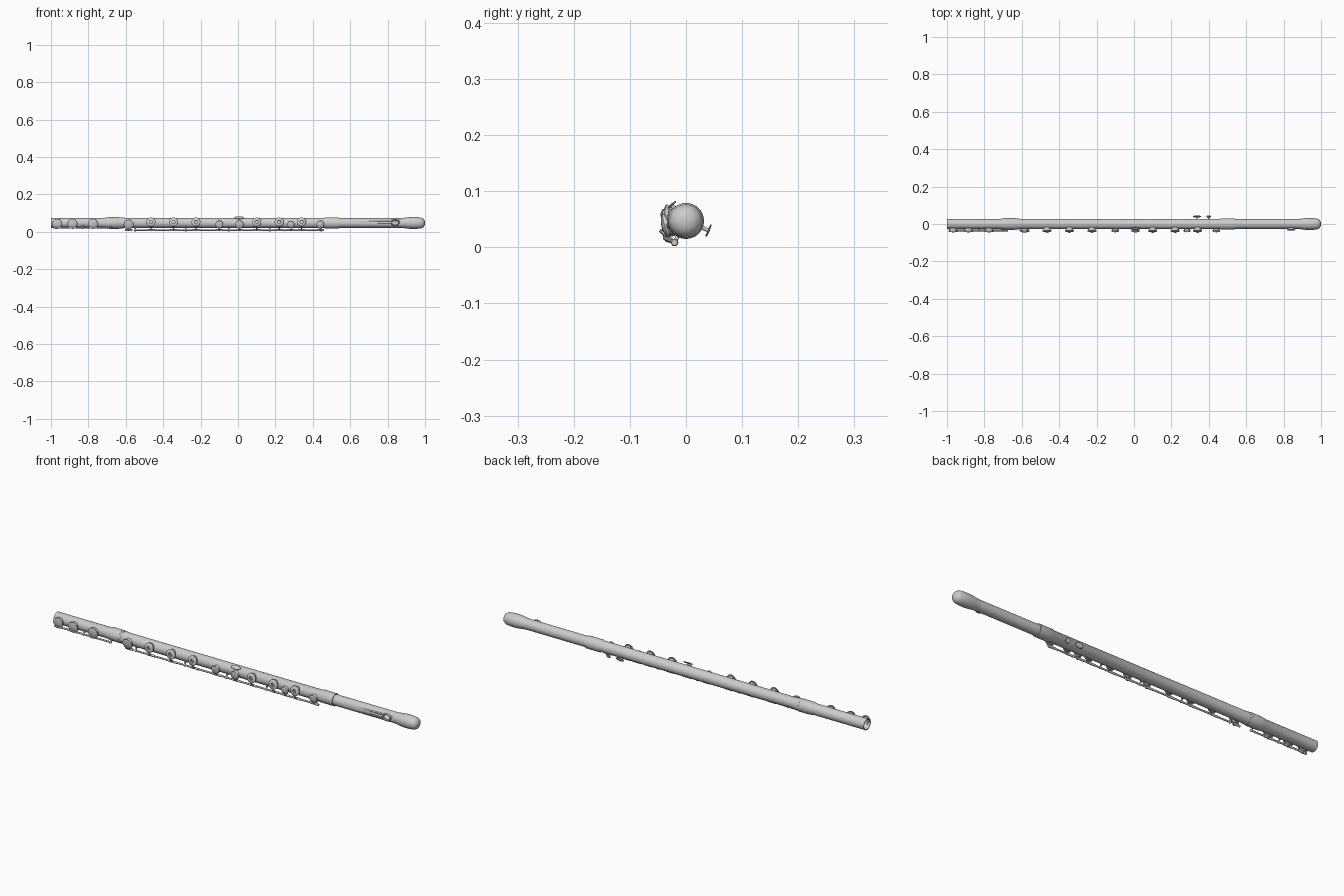
import bpy, math
from mathutils import Matrix, Vector

if "Cube" in bpy.data.objects:
    bpy.data.objects.remove(bpy.data.objects["Cube"])

CZ = 0.047                      # height of the flute axis
TAN = bpy.data.materials.new("pad_tan")
TAN.diffuse_color = (0.62, 0.48, 0.28, 1)
TAN.use_nodes = True
TAN.node_tree.nodes["Principled BSDF"].inputs["Base Color"].default_value = TAN.diffuse_color


def lathe(name, prof, mat, n=32, closed=False, scale=(1, 1), material=None):
    """Spin (radius, height) points round local z, then place with mat."""
    verts, rings, faces = [], [], []
    for r, h in prof:
        if r == 0:
            rings.append([len(verts)] * n)
            verts.append((0, 0, h))
        else:
            rings.append(list(range(len(verts), len(verts) + n)))
            for i in range(n):
                t = 2 * math.pi * i / n
                verts.append((r * math.cos(t) * scale[0], r * math.sin(t) * scale[1], h))
    pairs = list(zip(rings, rings[1:]))
    if closed:
        pairs.append((rings[-1], rings[0]))
    for a, b in pairs:
        for i in range(n):
            j = (i + 1) % n
            f = list(dict.fromkeys((a[i], a[j], b[j], b[i])))
            if len(f) > 2:
                faces.append(f)
    me = bpy.data.meshes.new(name)
    me.from_pydata([mat @ Vector(v) for v in verts], [], faces)
    ob = bpy.data.objects.new(name, me)
    bpy.context.collection.objects.link(ob)
    if material:
        me.materials.append(material)
    bpy.context.view_layer.objects.active = ob
    ob.select_set(True)
    bpy.ops.object.mode_set(mode='EDIT')
    bpy.ops.mesh.select_all(action='SELECT')
    bpy.ops.mesh.normals_make_consistent(inside=False)
    bpy.ops.object.mode_set(mode='OBJECT')
    bpy.ops.object.shade_smooth_by_angle(angle=math.radians(35))
    ob.select_set(False)
    return ob


def polar(x, d, a):
    """Point at distance d from the axis; angle a is 0 at the front, + upwards."""
    a = math.radians(a)
    return Vector((x, -d * math.cos(a), CZ + d * math.sin(a)))


def radial(x, a):
    """Frame on the axis with local z pointing outwards, local x along the flute."""
    z = polar(0, 1, a) - Vector((0, 0, CZ))
    xa = Vector((1, 0, 0))
    m = Matrix((xa, z.cross(xa), z)).transposed().to_4x4()
    return Matrix.Translation((x, 0, CZ)) @ m


def bar(name, p, q, r, n=12):
    d = q - p
    m = Matrix.Translation(p) @ d.to_track_quat('Z', 'Y').to_matrix().to_4x4()
    return lathe(name, [(0, 0), (r, 0), (r, d.length), (0, d.length)], m, n)


AXIS = Matrix.Translation((0, 0, CZ)) @ Matrix.Rotation(math.pi / 2, 4, 'Y')


def tube(name, outer, inner):
    x0, x1 = outer[0][1], outer[-1][1]
    return lathe(name, outer + [(inner, x1), (inner, x0)], AXIS, 48, True)


# tube sections
tube("foot_joint", [(.027, -1), (.027, -.715), (.0285, -.71), (.031, -.69), (.031, -.64),
                    (.0295, -.628)], .0235)
tube("body_tube", [(.0285, -.628), (.0285, -.615), (.0272, -.605), (.0272, .46), (.03, .465),
                   (.03, .54)], .0235)
head = tube("head_tube", [(.026, .53), (.026, .89)], .022)
lathe("crown", [(0, .87), (.026, .87), (.0275, .888), (.0305, .91), (.032, .93), (.0318, .955),
                (.029, .98), (.023, .992), (.013, .998), (0, 1)], AXIS, 48)
bar("foot_end_ring_stop", Vector((-.64, 0, CZ)), Vector((-.637, 0, CZ)), .0312, 48)

# mouth hole with raised lip ring
LIP = radial(.84, 6)
cut = lathe("lip_hole_cutter", [(0, 0), (.016, 0), (.016, .06), (0, .06)], LIP, 32,
            scale=(1, .72))
mod = head.modifiers.new("mouth_hole", 'BOOLEAN')
mod.object = cut
mod.solver = 'EXACT'
cut.hide_render = True
cut.hide_viewport = True
lathe("lip_ring", [(.016, .022), (.016, .032), (.018, .0335), (.0215, .032), (.024, .022)],
      LIP, 40, True, scale=(1, .78))

# rods: (angle, distance) for body and foot
BODY, FOOT = (-62, .0435), (-36, .043)
bar("body_rod", polar(-.55, BODY[1], BODY[0]), polar(.445, BODY[1], BODY[0]), .0042)
bar("foot_rod", polar(-.975, FOOT[1], FOOT[0]), polar(-.68, FOOT[1], FOOT[0]), .0042)


def post(x, rod):
    a, d = rod
    lathe("rod_post", [(0, .024), (.007, .024), (.0065, .029), (.0035, .031), (.0035, d - .006),
                       (.0062, d - .003), (.0068, d), (.005, d + .005), (0, d + .0068)],
          radial(x, a), 16)


for px in (-.55, -.28, -.05, .17, .445):
    post(px, BODY)
for px in (-.975, -.83, -.68):
    post(px, FOOT)


def key(x, a, r, open_hole, rod):
    """Tone hole chimney, pad, cup and the arm back to the rod."""
    m = radial(x, a)
    lathe("tone_hole", [(r * .82, .02), (r * .82, .0325), (r * .7, .0325), (r * .7, .02)], m, 28, True)
    h = r * .36
    if open_hole:
        lathe("key_pad", [(h, .033), (r * .92, .033), (r * .92, .036), (h, .036)], m, 28, True,
              material=TAN)
        lathe("open_key_cup", [(h, .036), (r, .0345), (r, .039), (r * .9, .0405), (r * .65, .0415),
                               (r * .5, .0435), (h, .0435)], m, 32, True)
    else:
        lathe("key_pad", [(0, .033), (r * .92, .033), (r * .92, .036), (0, .036)], m, 28, material=TAN)
        lathe("closed_key_cup", [(0, .0355), (r, .0345), (r, .039), (r * .9, .041), (r * .6, .0425),
                                 (r * .3, .044), (0, .0445)], m, 32)
    tilt = math.degrees(math.atan(r * .85 / .039))
    bar("key_arm", polar(x, .0495, a - tilt), polar(x, rod[1], rod[0]), .0034, 10)
    p = polar(x, rod[1], rod[0])
    bar("rod_sleeve", p - Vector((.02, 0, 0)), p + Vector((.02, 0, 0)), .0054)


for kx in (-.465, -.345, -.225, .10, .22, .34):
    key(kx, 8, .024, True, BODY)
for kx, kr in ((-.585, .026), (-.10, .021), (.008, .022), (.283, .019), (.44, .021)):
    key(kx, -13, kr, False, BODY)
for kx in (-.967, -.885, -.775):
    key(kx, -7, .026, False, FOOT)


def touch(name, x, a, rx, rt, d):
    """Thin oval finger plate on a stem."""
    lathe(name, [(0, d), (.93, d), (1, d + .0015), (.93, d + .003), (0, d + .004)], radial(x, a), 32,
          scale=(rx, rt))
    bar(name + "_stem", polar(x, .025, a), polar(x, d + .001, a), .0035)


touch("thumb_key_large", .337, 203, .022, .012, .042)
touch("thumb_key_small", .40, 203, .012, .012, .042)
touch("top_lever", .006, 48, .027, .01, .0365)
